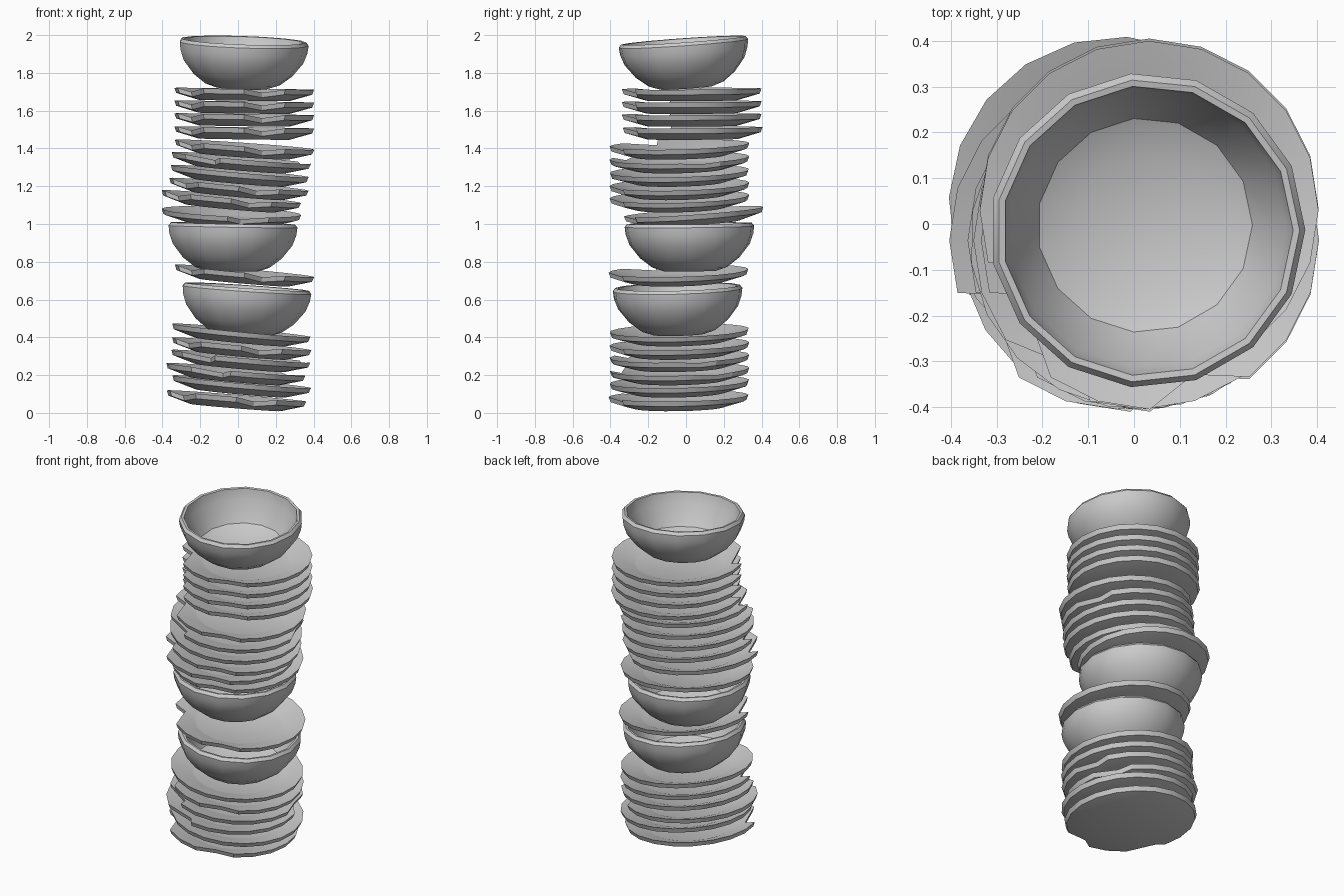
import bpy, bmesh
from math import cos, sin, radians, pi
from mathutils import Matrix, Vector

if "Cube" in bpy.data.objects:
    bpy.data.objects.remove(bpy.data.objects["Cube"])

PLATE_SIDES, BOWL_SIDES = 20, 15
# profiles run from underside centre, over the rim, to the inside centre (radius, height)
PLATE = [(0.24, 0), (0.36, 0.035), (0.37, 0.062), (0.25, 0.026), (0.235, 0.02)]
BOWL = [(0.14, 0), (0.20, 0.02), (0.265, 0.07), (0.32, 0.14), (0.34, 0.195),
        (0.345, 0.235), (0.332, 0.252), (0.318, 0.25), (0.305, 0.19),
        (0.235, 0.075), (0.155, 0.04)]


def lathe(name, profile, sides, rim, tilt_x, tilt_y, turn, chips=()):
    """Spin a profile; chips = (side index, new rim radius, angle shift)."""
    bm = bmesh.new()
    rings = []
    for level, (r, z) in enumerate(profile):
        ring = []
        for i in range(sides):
            a, rr, zz = 2 * pi * i / sides, r, z
            for index, chip_r, shift in chips:
                if i == index and level in (1, 2):
                    # broken rim slides inward along the sloped flange
                    r0, z0 = profile[0] if level == 1 else profile[3]
                    rr = chip_r - (0.008 if level == 1 else 0)
                    zz = z0 + (z - z0) * (rr - r0) / (r - r0)
                    a += radians(shift)
            ring.append(bm.verts.new((rr * cos(a), rr * sin(a), zz)))
        rings.append(ring)
    for lo, hi in zip(rings, rings[1:]):
        for i in range(sides):
            j = (i + 1) % sides
            bm.faces.new((lo[i], lo[j], hi[j], hi[i]))
    bm.faces.new(rings[0][::-1])
    bm.faces.new(rings[-1])
    bmesh.ops.recalc_face_normals(bm, faces=bm.faces)
    mesh = bpy.data.meshes.new(name)
    bm.to_mesh(mesh)
    bm.free()
    obj = bpy.data.objects.new(name, mesh)
    bpy.context.collection.objects.link(obj)
    # place by the centre of the rim
    rot = (Matrix.Rotation(radians(tilt_x), 4, 'X') @ Matrix.Rotation(radians(tilt_y), 4, 'Y')
           @ Matrix.Rotation(radians(turn), 4, 'Z'))
    height = max(z for _, z in profile)
    loc = Vector(rim) - rot @ Vector((0, 0, height))
    obj.matrix_world = Matrix.Translation(loc) @ rot
    bpy.context.view_layer.objects.active = obj
    obj.select_set(True)
    bpy.ops.object.shade_smooth_by_angle(angle=radians(30))
    obj.select_set(False)


BIG = [(16, 0.31, 0), (12, 0.305, -13)]     # front notch and broken left piece
SMALL = [(13, 0.315, 10), (1, 0.34, 5)]     # small bites
WHOLE = []

# plates: rim centre x, y, z, tilt x, tilt y, turn, chips
plates = [
    # bottom group
    (-0.008, -0.04, 0.09, 1.0, 4.6, 0, BIG),
    (0.02, -0.035, 0.165, 1.5, 5.2, 5, WHOLE),
    (-0.012, -0.035, 0.23, 1.5, 5.2, 14, SMALL),
    (0.015, -0.035, 0.30, 1.5, 5.2, -4, SMALL),
    (0.02, -0.035, 0.365, 1.5, 5.2, 0, BIG),
    (0.018, -0.035, 0.437, 1.5, 5.5, 7, WHOLE),
    # between the lower bowls
    (0.035, -0.04, 0.752, 1.5, 5.0, 0, BIG),
    # middle group
    (-0.035, 0.04, 1.065, 4.0, 2.5, -3, [(16, 0.315, -6)]),
    (-0.035, -0.035, 1.145, 1.5, 5.2, 0, BIG),
    (0.005, -0.035, 1.21, 1.5, 5.2, 0, BIG),
    (0.01, -0.035, 1.28, 1.5, 5.0, 8, WHOLE),
    (0.018, -0.035, 1.35, 1.5, 4.8, 0, SMALL),
    (0.035, -0.035, 1.42, 1.5, 4.0, 0, BIG),
    # upper, level group
    (0.033, 0.035, 1.511, 0.3, 0.8, 0, BIG),
    (0.033, 0.03, 1.581, 0.3, 0.8, 0, BIG),
    (0.033, 0.03, 1.648, 0.3, 0.8, 0, BIG),
    (0.033, 0.03, 1.716, 0.3, 0.8, 0, BIG),
]
for x, y, z, tx, ty, turn, chips in plates:
    lathe("plate", PLATE, PLATE_SIDES, (x, y, z), tx, ty, turn, chips)

# bowls
for x, y, z, tx, ty in [(0.045, -0.045, 0.668, 1.5, 3.8),
                        (-0.03, 0.018, 1.003, 0.6, 1.0),
                        (0.03, -0.015, 1.972, 4.0, 2.0)]:
    lathe("bowl", BOWL, BOWL_SIDES, (x, y, z), tx, ty, 0)
